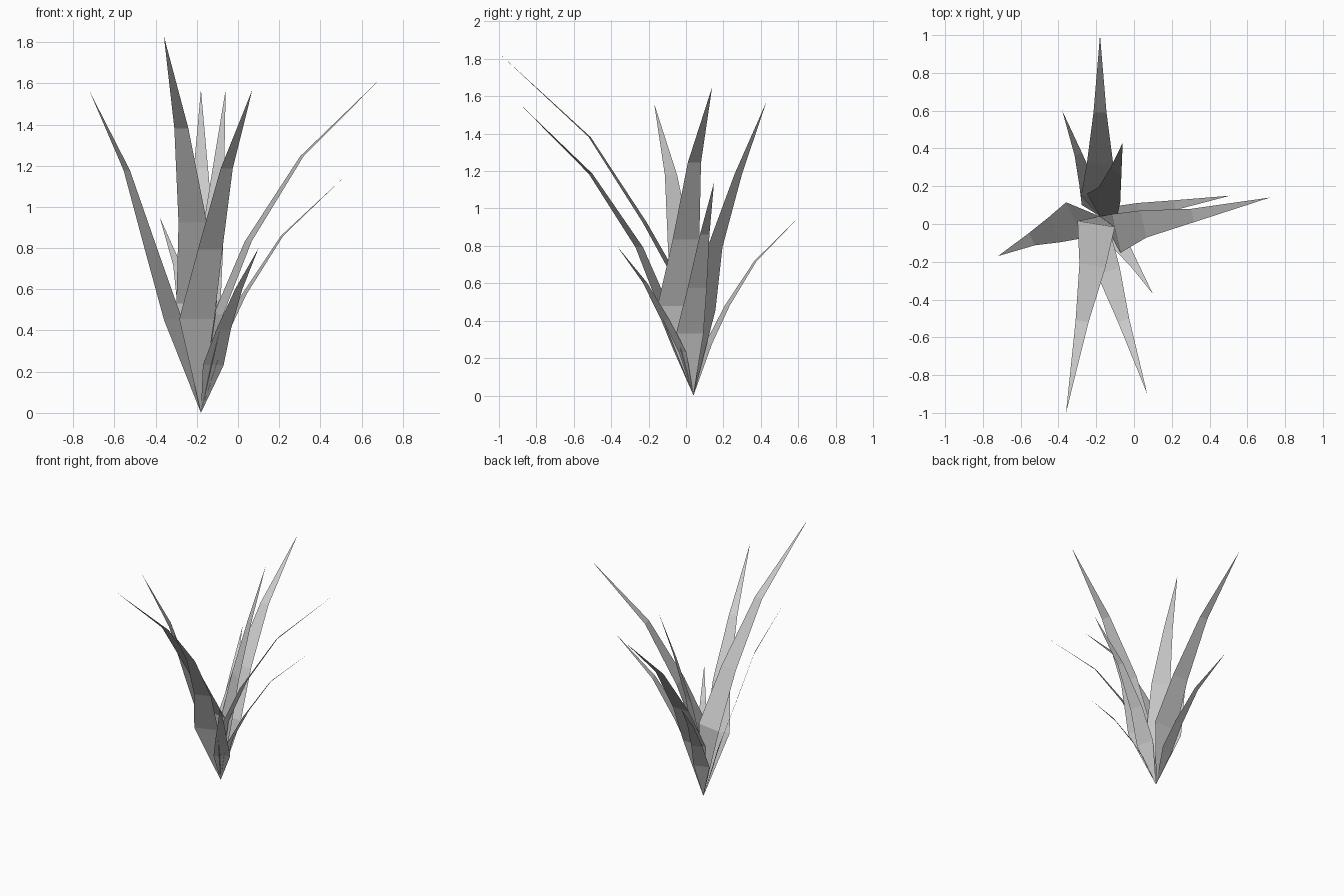
import bpy
from math import atan2, sin, cos, radians

if "Cube" in bpy.data.objects:
    bpy.data.objects.remove(bpy.data.objects["Cube"])

BASE = (-0.18, 0.04, 0.0)            # all blades grow from one point
LEVELS = (0.29, 0.505, 0.755)        # height fractions of the bends


def blade(name, tip, width, path, yaw=None):
    """Flat leaf strip: point at the base, three bends, pointed tip."""
    if yaw is None:
        yaw = atan2(tip[1] - path[0][1], tip[0] - path[0][0])
    side = (-sin(yaw), cos(yaw))
    verts = [BASE]
    for t, (x, y) in zip(LEVELS, path):
        h = width / 2 * (1 - t) / (1 - LEVELS[0])
        for s in (h, -h):
            verts.append((x + side[0] * s, y + side[1] * s, tip[2] * t))
    verts.append(tip)
    faces = [(0, 2, 1), (1, 2, 4, 3), (3, 4, 6, 5), (5, 6, 7)]
    mesh = bpy.data.meshes.new(name)
    mesh.from_pydata(verts, [], faces)
    ob = bpy.data.objects.new(name, mesh)
    bpy.context.collection.objects.link(ob)


# front blades
blade("front_tall_leaf", (-.36, -1, 1.83), .2, [(-.2, 0), (-.22, -.22), (-.275, -.515)])
blade("front_leaf", (.07, -.9, 1.57), .18, [(-.2, -.11), (-.135, -.25), (-.055, -.51)])
blade("front_small_leaf", (.1, -.37, .8), .12, [(-.12, -.03), (-.07, -.11), (.005, -.22)])
# side blades
blade("left_leaf", (-.72, -.17, 1.56), .21, [(-.315, .02), (-.42, -.03), (-.54, -.08)])
blade("right_tall_leaf", (.72, .14, 1.65), .21, [(-.095, -.05), (.05, 0), (.31, .045)])
blade("right_leaf", (.51, .15, 1.14), .15, [(-.09, .02), (.03, .06), (.215, .1)])
# back blades
blade("back_long_leaf", (-.18, 1, 1.57), .2, [(-.18, .15), (-.18, .32), (-.18, .59)])
blade("back_small_leaf", (-.38, .6, .95), .12, [(-.22, .12), (-.25, .22), (-.295, .37)])
blade("back_leaf", (-.06, .43, 1.57), .2, [(-.17, .1), (-.13, .155), (-.095, .28)], radians(55))
